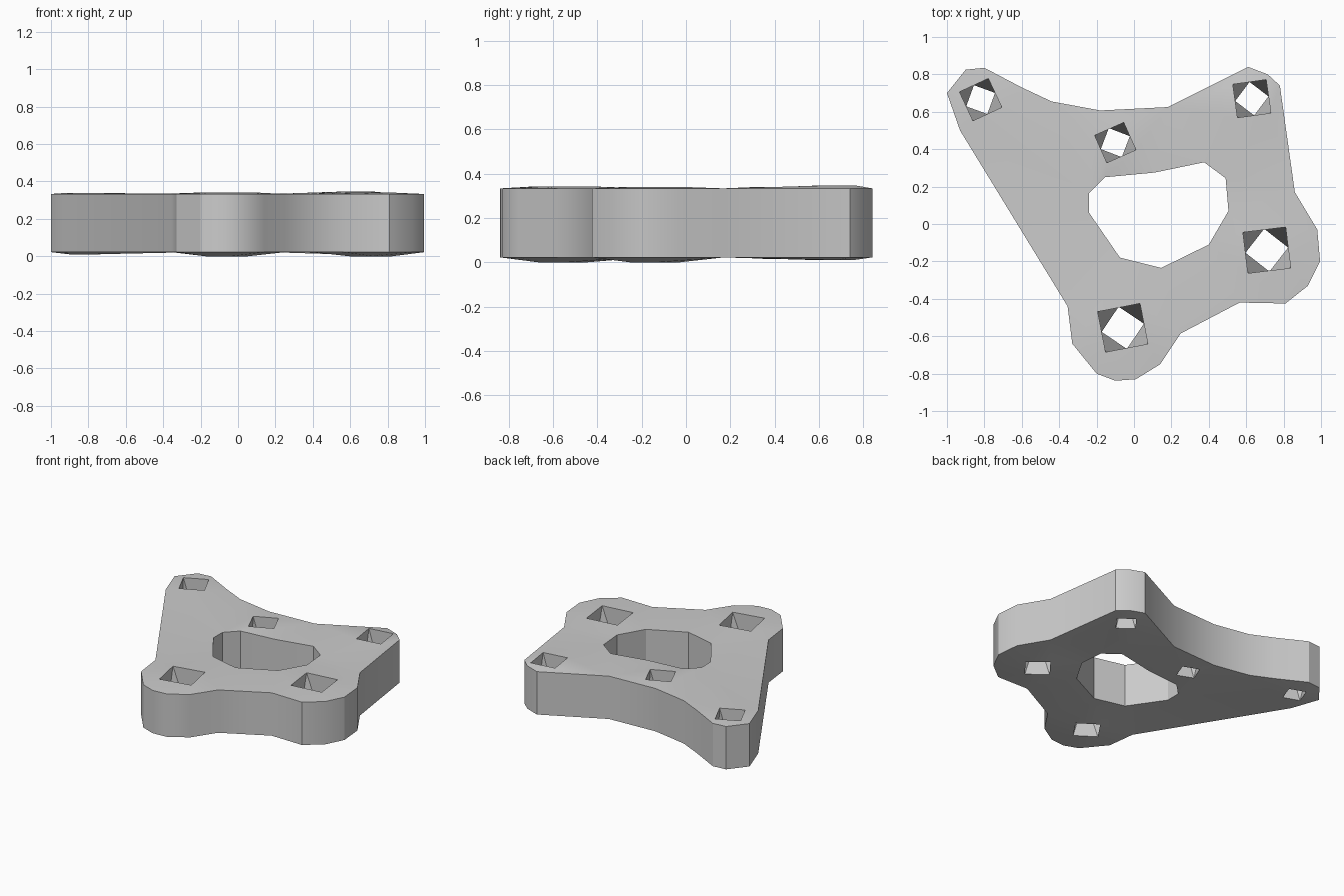
import bpy, bmesh, math
from mathutils import Vector

cube = bpy.data.objects.get("Cube")
if cube:
    bpy.data.objects.remove(cube, do_unlink=True)

TOP, BOTTOM = 0.333, 0.022

# Plate outline, clockwise from the long back right arm
outline = [(-1, .70), (-.9, .825), (-.8, .835), (-.6, .73), (-.44, .655), (-.18, .607),
           (.18, .625), (.61, .84), (.715, .80), (.78, .74), (.86, .17), (.98, -.03),
           (.995, -.2), (.93, -.33), (.81, -.425), (.565, -.42), (.25, -.585),
           (.14, -.75), (.01, -.83), (-.1, -.838), (-.2, -.80), (-.33, -.64),
           (-.355, -.44), (-.93, .50)]
# Large central opening
window = [(-.155, .25), (.11, .275), (.375, .33), (.49, .245), (.505, .07), (.40, -.11),
          (.145, -.235), (-.075, -.18), (-.24, .06), (-.24, .165)]
# Screw holes: centre, half width, half depth, turn in degrees, rim height, foot height
holes = [((-.82, .665), .085, .085, 25, .338, .01),
         ((.63, .67), .09, .09, 8, .345, .01),
         ((-.10, .435), .085, .08, 24, .34, .015),
         ((.71, -.14), .115, .11, 7, .34, 0),
         ((-.06, -.555), .115, .11, 11, .342, 0)]

bm = bmesh.new()
top_edges, bottom_edges = [], []


def ring(points, edges):
    """Closed loop of edges through 3D points."""
    verts = [bm.verts.new(p) for p in points]
    for a, b in zip(verts, verts[1:] + verts[:1]):
        edges.append(bm.edges.new((a, b)))
    return verts


def wall(upper, lower, twisted=False):
    """Side faces between two loops of equal length."""
    n = len(upper)
    for i in range(n):
        j = (i + 1) % n
        if twisted:
            bm.faces.new((upper[i], upper[j], lower[i]))
            bm.faces.new((lower[i], upper[j], lower[j]))
        else:
            bm.faces.new((upper[i], upper[j], lower[j], lower[i]))


# Outer side and central opening
for loop in (outline, window):
    wall(ring([(x, y, TOP) for x, y in loop], top_edges),
         ring([(x, y, BOTTOM) for x, y in loop], bottom_edges))

# Screw holes: a square rim twisting into a smaller diamond foot
for (cx, cy), w, d, turn, rim, foot in holes:
    a = math.radians(turn)
    square = [(-w, -d), (w, -d), (w, d), (-w, d)]
    upper = [(cx + x * math.cos(a) - y * math.sin(a),
              cy + x * math.sin(a) + y * math.cos(a), rim) for x, y in square]
    lower = [(cx + w * math.cos(a + math.pi / 2 * (k - 1)),
              cy + w * math.sin(a + math.pi / 2 * (k - 1)), foot) for k in range(4)]
    wall(ring(upper, top_edges), ring(lower, bottom_edges), twisted=True)

# Top and bottom faces
for edges, nz in ((top_edges, 1), (bottom_edges, -1)):
    bmesh.ops.triangle_fill(bm, edges=edges, use_beauty=True, normal=Vector((0, 0, nz)))
bmesh.ops.recalc_face_normals(bm, faces=bm.faces[:])

mesh = bpy.data.meshes.new("mounting_plate")
bm.to_mesh(mesh)
bm.free()
plate = bpy.data.objects.new("mounting_plate", mesh)
bpy.context.collection.objects.link(plate)

# Plain grey
grey = bpy.data.materials.new("plain_grey")
grey.use_nodes = True
colour = (0.6, 0.6, 0.6, 1)
grey.diffuse_color = colour
grey.node_tree.nodes["Principled BSDF"].inputs["Base Color"].default_value = colour
mesh.materials.append(grey)

bpy.context.view_layer.objects.active = plate
plate.select_set(True)
bpy.ops.object.shade_smooth_by_angle(angle=math.radians(30))
